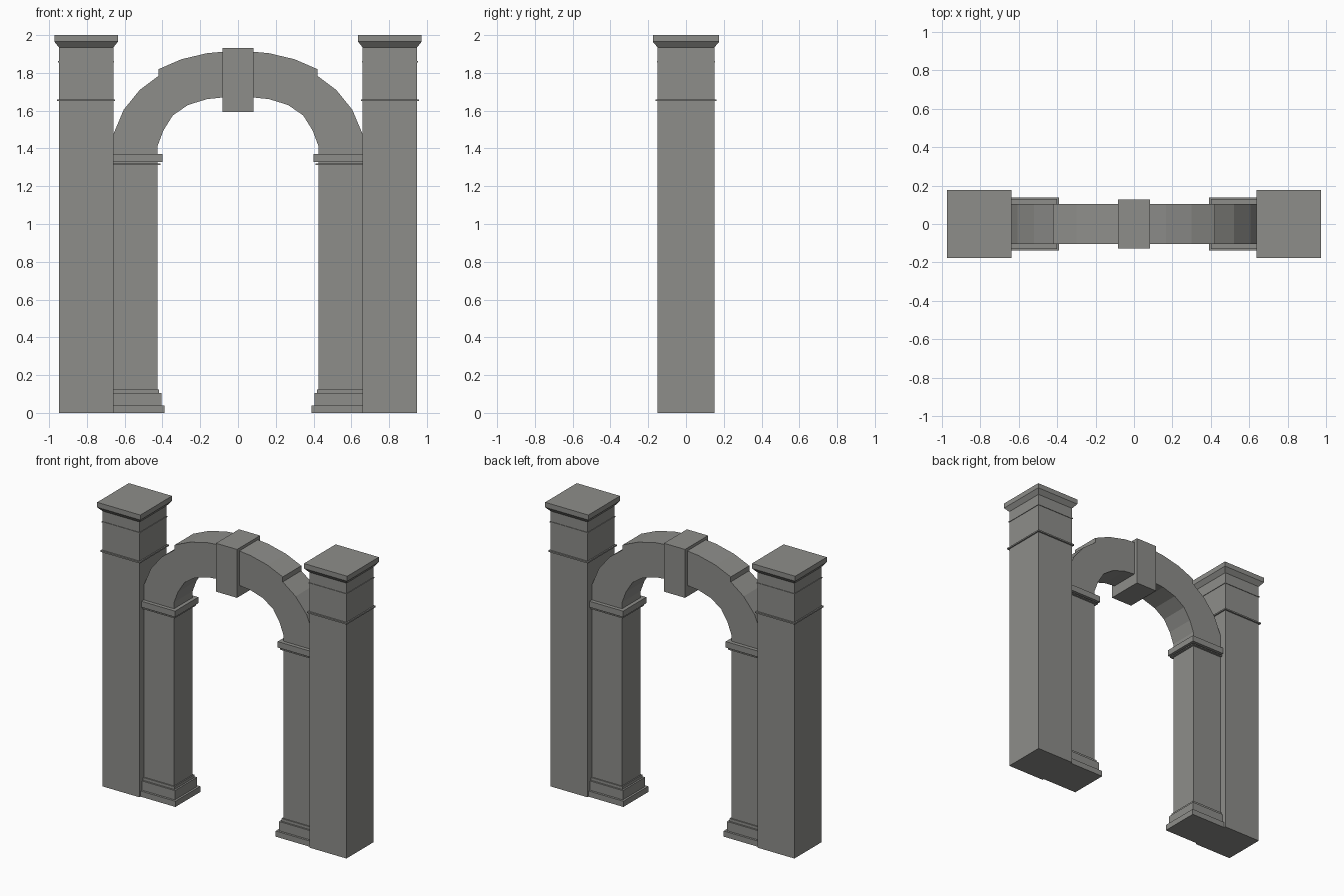
import bpy, bmesh

if "Cube" in bpy.data.objects:
    bpy.data.objects.remove(bpy.data.objects["Cube"])

stone = bpy.data.materials.new("grey stone")
stone.diffuse_color = (0.27, 0.27, 0.255, 1)
stone.use_nodes = True
stone.node_tree.nodes["Principled BSDF"].inputs["Base Color"].default_value = stone.diffuse_color


def finish(name, bm):
    bmesh.ops.recalc_face_normals(bm, faces=bm.faces)
    me = bpy.data.meshes.new(name)
    bm.to_mesh(me)
    bm.free()
    me.materials.append(stone)
    ob = bpy.data.objects.new(name, me)
    bpy.context.collection.objects.link(ob)
    return ob


def stack(name, rings):
    """Closed rectangular column from (z, x0, x1, half_depth) rings."""
    bm = bmesh.new()
    loops = []
    for z, x0, x1, d in rings:
        loops.append([bm.verts.new(p) for p in
                      ((x0, -d, z), (x1, -d, z), (x1, d, z), (x0, d, z))])
    bm.faces.new(loops[0])
    bm.faces.new(loops[-1])
    for a, b in zip(loops, loops[1:]):
        for i in range(4):
            j = (i + 1) % 4
            bm.faces.new((a[i], a[j], b[j], b[i]))
    return finish(name, bm)


def prism(name, outline, d):
    """Extrude an x/z outline through depth."""
    bm = bmesh.new()
    face = bm.faces.new([bm.verts.new((x, -d, z)) for x, z in outline])
    ext = bmesh.ops.extrude_face_region(bm, geom=[face])
    for v in ext["geom"]:
        if isinstance(v, bmesh.types.BMVert):
            v.co.y = d
    return finish(name, bm)


# Outer pillar silhouette: (z, half width, half depth)
PILLAR = [(0, .144, .15), (1.65, .144, .15), (1.65, .153, .161), (1.66, .153, .161),
          (1.66, .144, .15), (1.855, .144, .15), (1.855, .148, .154),
          (1.862, .148, .154), (1.862, .144, .15), (1.935, .144, .15),
          (1.938, .147, .153), (1.965, .168, .176), (2.0, .168, .176)]

# Inner pier silhouette: (z, projection beyond the shaft)
PIER = [(0, .035), (.04, .035), (.04, .02), (.105, .02), (.105, .008), (.125, .008),
        (.125, 0), (1.312, 0), (1.312, .015), (1.32, .015), (1.32, 0), (1.328, 0),
        (1.328, .026), (1.37, .026), (1.37, 0), (1.38, 0)]

# Half arch outline, foot to crown outside, then back along the inside
ARCH = [(.66, 1.37), (.66, 1.475), (.605, 1.605), (.52, 1.71), (.42, 1.785),
        (.42, 1.82), (.30, 1.872), (.165, 1.904), (.06, 1.914), (.06, 1.672),
        (.08, 1.67), (.165, 1.661), (.265, 1.63), (.345, 1.575), (.395, 1.495),
        (.425, 1.415), (.425, 1.37)]

for side, s in (("left", -1), ("right", 1)):
    stack(f"{side}_pillar", [(z, s * .804 - w, s * .804 + w, d) for z, w, d in PILLAR])
    stack(f"{side}_pier", [(z, s * .665, s * (.425 - p), .103 + p) for z, p in PIER])
    prism(f"{side}_arch_half", [(s * x, z) for x, z in ARCH], .103)

# Keystone
prism("keystone", [(-.082, 1.592), (.082, 1.592), (.082, 1.932), (-.082, 1.932)], .128)
